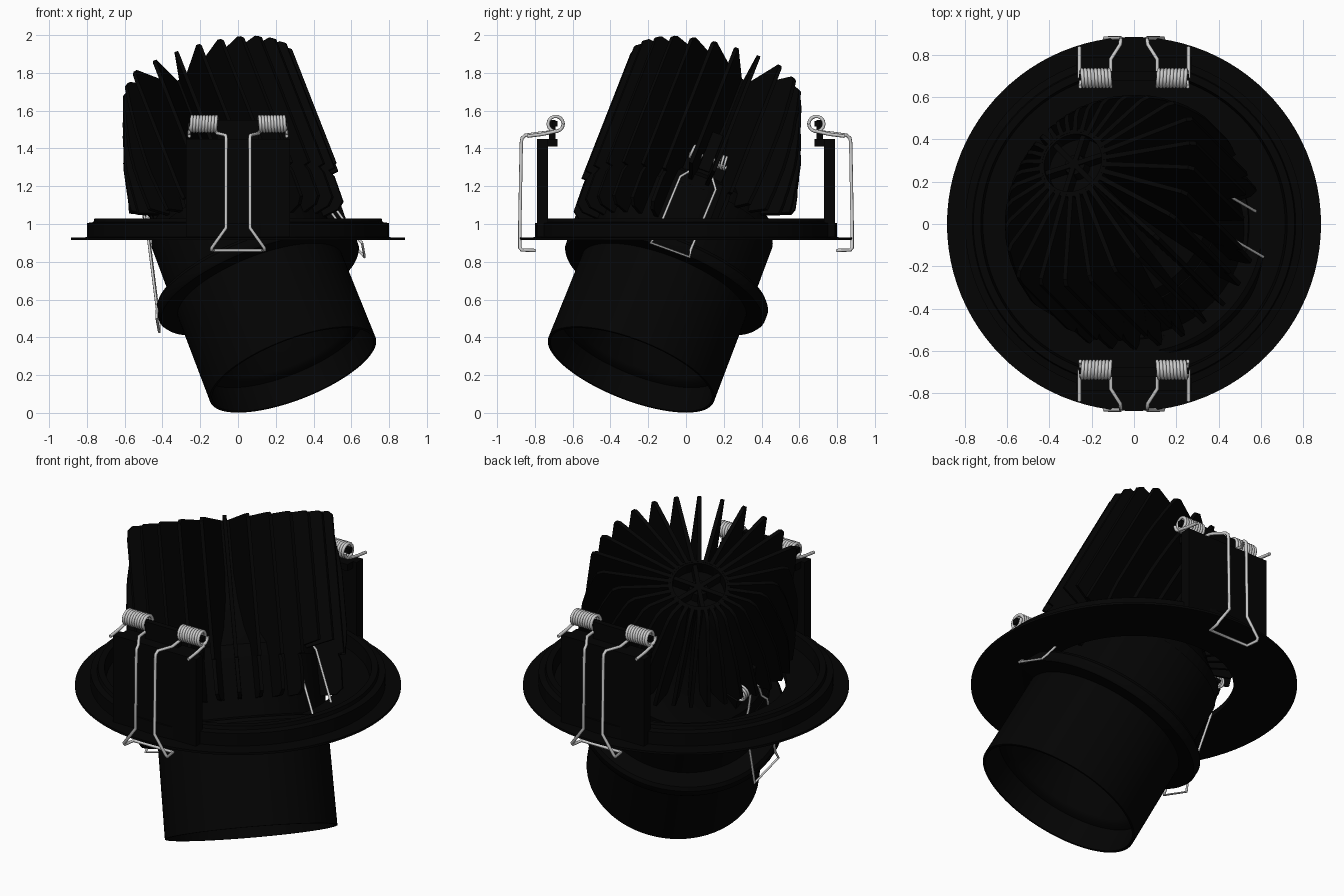
import bpy, bmesh
from math import sin, cos, pi, radians, hypot
from mathutils import Matrix, Vector

if "Cube" in bpy.data.objects:
    bpy.data.objects.remove(bpy.data.objects["Cube"])

TILT = radians(29)
S, C = sin(TILT), cos(TILT)
PIVOT = Vector((0, 0, 0.97))
# Tilted body frame: a rises towards front right, b is horizontal, u is the lamp axis
h = 0.5 ** 0.5
a, b, u = Vector((C * h, -C * h, S)), Vector((h, h, 0)), Vector((-S * h, S * h, C))
BODY = Matrix.Translation(PIVOT) @ Matrix((a, b, u)).transposed().to_4x4()
I4 = Matrix.Identity(4)

black = bpy.data.materials.new("black_paint")
black.diffuse_color = (0.001, 0.001, 0.001, 1)
black.use_nodes = True
black.node_tree.nodes["Principled BSDF"].inputs["Base Color"].default_value = black.diffuse_color


def link(name, mesh, matrix, mat=black, angle=35):
    ob = bpy.data.objects.new(name, mesh)
    bpy.context.collection.objects.link(ob)
    ob.matrix_world = matrix
    if mat:
        mesh.materials.append(mat)
    bpy.ops.object.select_all(action='DESELECT')
    ob.select_set(True)
    bpy.context.view_layer.objects.active = ob
    bpy.ops.object.shade_smooth_by_angle(angle=radians(angle))
    return ob


def finish(name, bm, matrix):
    bmesh.ops.remove_doubles(bm, verts=bm.verts, dist=1e-5)
    bmesh.ops.recalc_face_normals(bm, faces=bm.faces)
    me = bpy.data.meshes.new(name)
    bm.to_mesh(me)
    bm.free()
    return link(name, me, matrix)


def lathe(name, profile, matrix, closed=False, n=72):
    bm = bmesh.new()
    rings = [[bm.verts.new((r * cos(2 * pi * i / n), r * sin(2 * pi * i / n), z))
              for i in range(n)] if r > 0 else [bm.verts.new((0, 0, z))] * n
             for r, z in profile]
    pairs = list(zip(rings, rings[1:]))
    if closed:
        pairs.append((rings[-1], rings[0]))
    for p, q in pairs:
        for i in range(n):
            j = (i + 1) % n
            bm.faces.new(list(dict.fromkeys((p[i], p[j], q[j], q[i]))))
    return finish(name, bm, matrix)


def boxes(name, items, matrix):
    """Each item: (x0, x1, y0, y1, z0, z1)."""
    bm = bmesh.new()
    for x0, x1, y0, y1, z0, z1 in items:
        m = (Matrix.Translation(((x0 + x1) / 2, (y0 + y1) / 2, (z0 + z1) / 2))
             @ Matrix.Diagonal((x1 - x0, y1 - y0, z1 - z0, 1)))
        bmesh.ops.create_cube(bm, size=1, matrix=m)
    return finish(name, bm, matrix)


def wires(name, paths, radius, matrix):
    cu = bpy.data.curves.new(name, 'CURVE')
    cu.dimensions = '3D'
    cu.bevel_depth, cu.bevel_resolution, cu.use_fill_caps = radius, 2, True
    for path in paths:
        sp = cu.splines.new('POLY')
        sp.points.add(len(path) - 1)
        for p, co in zip(sp.points, path):
            p.co = (*co, 1)
    tmp = bpy.data.objects.new("tmp", cu)
    bpy.context.collection.objects.link(tmp)
    me = bpy.data.meshes.new_from_object(tmp.evaluated_get(bpy.context.evaluated_depsgraph_get()))
    bpy.data.objects.remove(tmp)
    return link(name, me, matrix, None, 60)


def coil(x0, x1, y, z, r, turns=9, steps=14):
    n = turns * steps
    return [(x0 + (x1 - x0) * i / n, y + r * cos(2 * pi * i / steps), z + r * sin(2 * pi * i / steps))
            for i in range(n + 1)]


# Ceiling ring: thin outer flange, raised lip and recessed floor around the opening
lathe("ceiling_ring", [(0.885, 0.915), (0.885, 0.928), (0.8, 0.93), (0.8, 1.005), (0.765, 1.01),
                       (0.76, 1.03), (0.725, 1.03), (0.715, 0.955), (0.545, 0.95),
                       (0.54, 0.915)], I4, True, 96)

# Tilted lamp tube with collar and recessed reflector
lathe("lamp_tube", [(0, -0.32), (0.25, -0.34), (0.39, -0.68), (0.41, -0.7), (0.445, -0.71),
                    (0.455, -0.847), (0.47, -0.847), (0.465, -0.34), (0.555, -0.335),
                    (0.565, -0.32), (0.565, -0.28), (0.55, -0.26), (0.465, -0.245),
                    (0.46, 0.08), (0, 0.08)], BODY)

# Heat sink core with recessed hub
lathe("heat_sink_core", [(0, 0.05), (0.46, 0.05), (0.44, 0.15), (0.32, 0.25), (0.22, 0.4), (0.17, 0.55),
                         (0.17, 0.845), (0.145, 0.845), (0.145, 0.77), (0.06, 0.77), (0.05, 0.82),
                         (0, 0.82)], BODY, n=48)
for k in range(3):
    boxes("hub_spoke", [(-0.15, 0.15, -0.012, 0.012, 0.75, 0.83)], BODY @ Matrix.Rotation(k * pi / 3, 4, 'Z'))


# Heat sink fins, trimmed so the tilted body still clears the round opening
def in_pocket(t):
    return abs(cos(t - pi / 4)) > cos(radians(10))


def fin_reach(t, w):
    r = 0.4 if in_pocket(t) and w < 0.13 else 0.615
    while r > 0.16:
        z = PIVOT.z + S * r * cos(t) + C * w
        lim = 0.607 if z > 1.3 else 0.607 - (1.3 - z) * 0.12
        if hypot(C * r * cos(t) - S * w, r * sin(t)) <= lim and z >= 1.05:
            break
        r -= 0.004
    return max(r, 0.16)


def fin(bm, t, levels, inner):
    ca, sa = cos(t), sin(t)
    rows = []
    for w, r in levels:
        rows.append([bm.verts.new((q * ca - s * sa, q * sa + s * ca, w))
                     for q, s in ((inner, -0.012), (r, -0.01), (r, 0.01), (inner, 0.012))])
    for p, q in zip(rows, rows[1:]):
        for i in range(4):
            j = (i + 1) % 4
            bm.faces.new((p[i], p[j], q[j], q[i]))
    bm.faces.new(rows[0])
    bm.faces.new(rows[-1])


FINS = 30
bm, low = bmesh.new(), bmesh.new()
for k in range(FINS):
    t = 2 * pi * (k + 0.25) / FINS
    ws = [0.07 + 0.035 * i for i in range(21)] + [0.825]
    levels = [(w, fin_reach(t, w)) for w in ws]
    levels.append((0.847, max(fin_reach(t, 0.847) - 0.025, 0.16)))
    fin(bm, t, levels, 0.155)
    # Short lower fins on the raised side
    if cos(t) > 0.3 and not in_pocket(t):
        fin(low, t, [(-0.15, 0.55), (-0.12, 0.59), (0.03, 0.595), (0.075, 0.58)], 0.44)
finish("heat_sink_fins", bm, BODY)
finish("lower_fins", low, BODY)

# Mounting brackets and large spring clips, front and back
for side, ang in (("front", 0), ("back", pi)):
    m = Matrix.Rotation(ang, 4, 'Z')
    boxes(side + "_bracket", [(-0.275, 0.275, -0.79, -0.73, 0.93, 1.45),
                              (-0.25, 0.25, -0.75, -0.68, 1.41, 1.45),
                              (-0.11, 0.11, -0.725, -0.69, 1.43, 1.55),
                              (-0.26, 0.26, -0.71, -0.68, 1.515, 1.545)], m)
    paths = []
    for s in (-1, 1):
        paths.append(coil(s * 0.11, s * 0.255, -0.69, 1.53, 0.04))
        paths.append([(s * 0.258, -0.69, 1.49), (s * 0.258, -0.76, 1.475), (s * 0.258, -0.84, 1.465)])
    half = [(0.11, -0.69, 1.49), (0.11, -0.78, 1.48), (0.065, -0.85, 1.47), (0.063, -0.868, 1.455),
            (0.063, -0.872, 1.43), (0.063, -0.88, 0.98), (0.138, -0.88, 0.875), (0.14, -0.87, 0.862),
            (0.13, -0.80, 0.86)]
    paths.append(half + [(-x, y, z) for x, y, z in reversed(half)])
    wires(side + "_spring_clip", paths, 0.009, m)

# Small spring clips tucked between the fins of the tilted body
for side, t in (("right", pi / 4), ("left", 5 * pi / 4)):
    m = BODY @ Matrix.Rotation(t + pi / 2, 4, 'Z')
    boxes(side + "_clip_mount", [(-0.11, 0.11, -0.4, -0.3, 0.06, 0.24),
                                 (-0.03, 0.03, -0.41, -0.3, 0.2, 0.42),
                                 (-0.1, 0.1, -0.41, -0.39, 0.27, 0.29)], m)
    half = [(0.035, -0.435, 0.27), (0.06, -0.45, 0.16), (0.1, -0.465, 0.1), (0.1, -0.56, -0.3),
            (0.11, -0.58, -0.35)]
    paths = [half + [(-x, y, z) for x, y, z in reversed(half)]]
    paths += [coil(s * 0.035, s * 0.1, -0.4, 0.28, 0.035, 4) for s in (-1, 1)]
    wires(side + "_small_clip", paths, 0.007, m)
